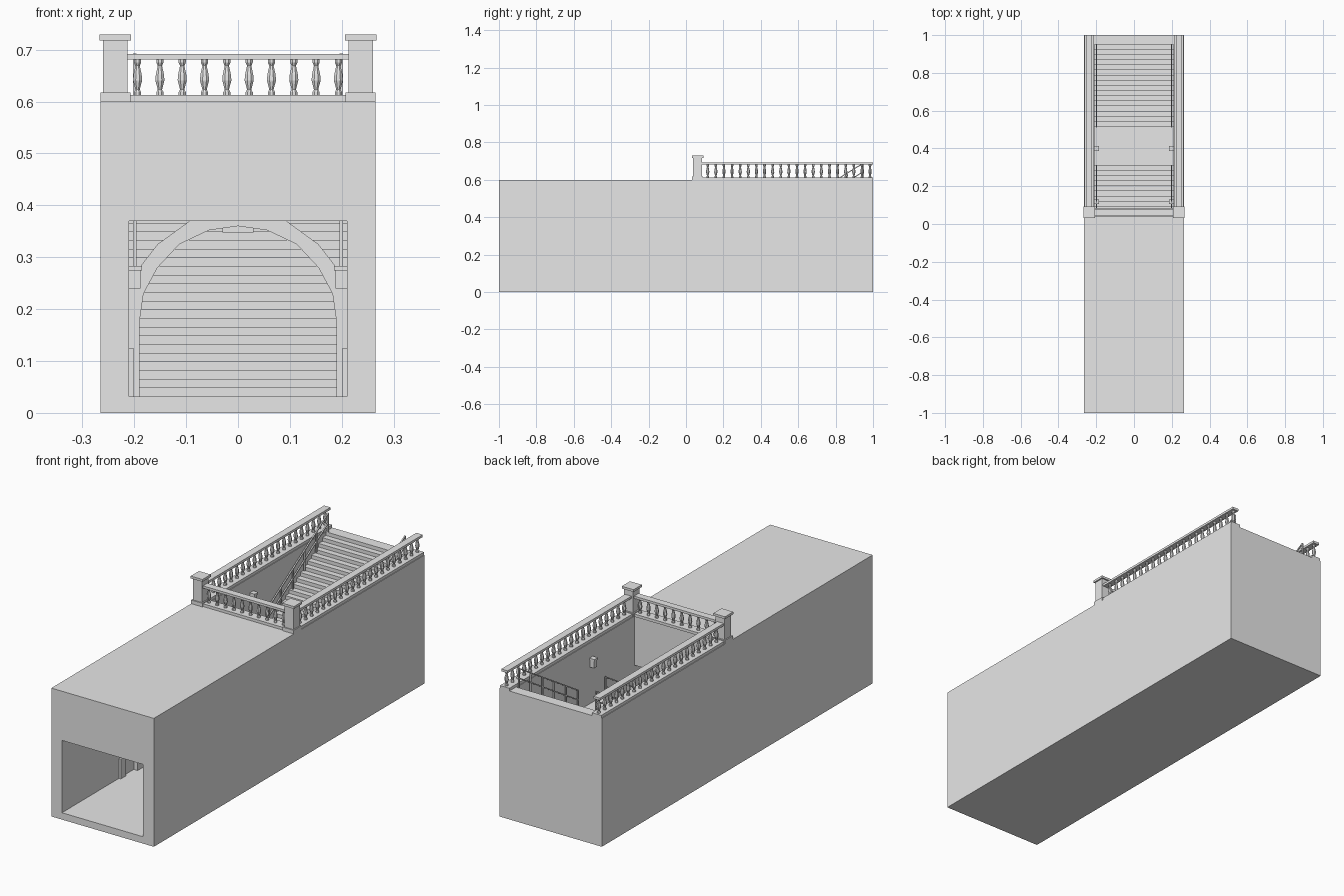
import bpy, bmesh, math
from mathutils import Vector

old = bpy.data.objects.get("Cube")
if old:
    bpy.data.objects.remove(old)

stone = bpy.data.materials.new("grey stone")
stone.use_nodes = True
GREY = (0.8, 0.8, 0.8, 1)
stone.diffuse_color = GREY
stone.node_tree.nodes["Principled BSDF"].inputs["Base Color"].default_value = GREY


def finish(name, bm):
    bmesh.ops.recalc_face_normals(bm, faces=bm.faces)
    mesh = bpy.data.meshes.new(name)
    bm.to_mesh(mesh)
    bm.free()
    mesh.materials.append(stone)
    obj = bpy.data.objects.new(name, mesh)
    bpy.context.collection.objects.link(obj)
    return obj


def add_box(bm, x, y, z):
    verts = bmesh.ops.create_cube(bm, size=1)["verts"]
    for v in verts:
        v.co = [lo + (c + 0.5) * (hi - lo) for c, (lo, hi) in zip(v.co, (x, y, z))]


def add_prism(bm, points, offset):
    face = bm.faces.new([bm.verts.new(p) for p in points])
    new = bmesh.ops.extrude_face_region(bm, geom=[face])["geom"]
    for v in new:
        if isinstance(v, bmesh.types.BMVert):
            v.co += Vector(offset)


def add_bar(bm, a, b, r):
    # slim square bar between two points, sheared along z
    ends = [(p[0] + dx, p[1], p[2] + dz) for p in (a, b)
            for dx, dz in ((-r, -r), (r, -r), (r, r), (-r, r))]
    v = [bm.verts.new(p) for p in ends]
    bm.faces.new(v[:4])
    bm.faces.new(v[4:])
    for i in range(4):
        j = (i + 1) % 4
        bm.faces.new((v[i], v[j], v[j + 4], v[i + 4]))


def mirror_x(bm):
    geom = bm.verts[:] + bm.edges[:] + bm.faces[:]
    copy = bmesh.ops.duplicate(bm, geom=geom)["geom"]
    for v in copy:
        if isinstance(v, bmesh.types.BMVert):
            v.co.x *= -1


# Main dimensions
HALF, INNER, TOP, FLOOR, CEIL = 0.265, 0.21, 0.6, 0.032, 0.37
STEPS = 17
WELL_FRONT, LANDING, UPPER, WELL_BACK = 0.08, 0.31, 0.515, 0.95
tread = (WELL_BACK - UPPER) / (STEPS - 1)
rise = (TOP - FLOOR) / (2 * STEPS)
FOOT = LANDING - tread * (STEPS - 1)

# Block with tunnel and stairwell carved out
bm = bmesh.new()
add_box(bm, (-HALF, HALF), (-1, 1), (0, TOP))
block = finish("passage_block", bm)

side = [(-1.1, FLOOR)]
z = FLOOR
for start in (FOOT, UPPER):
    for i in range(STEPS):
        y = start + i * tread
        side += [(y, z), (y, z + rise)]
        z += rise
side[-1] = (WELL_BACK, TOP + 0.1)
side += [(WELL_FRONT, TOP + 0.1), (WELL_FRONT, CEIL), (-1.1, CEIL)]
bm = bmesh.new()
add_prism(bm, [(-INNER, y, z) for y, z in side], (2 * INNER, 0, 0))
cutter = finish("cavity_cutter", bm)
cutter.hide_render = True
mod = block.modifiers.new("cavity", "BOOLEAN")
mod.operation, mod.solver, mod.object = "DIFFERENCE", "EXACT", cutter
bpy.context.view_layer.update()
carved = bpy.data.meshes.new_from_object(
    block.evaluated_get(bpy.context.evaluated_depsgraph_get()))
block.modifiers.clear()
block.data = carved
bpy.data.objects.remove(cutter)

# Corner piers with base and cap
bm = bmesh.new()
add_box(bm, (0.207, HALF), (0.033, 0.092), (TOP, 0.617))
add_box(bm, (0.213, 0.26), (0.038, 0.086), (0.617, 0.718))
add_box(bm, (0.206, 0.267), (0.032, 0.093), (0.718, 0.729))
mirror_x(bm)
finish("corner_piers", bm)

# Curbs and top rails
CURB, RAIL, RAIL_TOP = 0.613, 0.681, 0.692
bm = bmesh.new()
add_box(bm, (0.213, 0.262), (0.09, 1), (TOP, CURB))
add_box(bm, (0.222, 0.255), (0.086, 1), (RAIL, RAIL_TOP))
mirror_x(bm)
finish("side_curbs_and_rails", bm)
bm = bmesh.new()
add_box(bm, (-0.21, 0.21), (0.038, 0.086), (TOP, CURB))
add_box(bm, (-0.215, 0.215), (0.046, 0.079), (RAIL, RAIL_TOP))
finish("front_curb_and_rail", bm)

# Turned balusters
PROFILE = [(0.0075, CURB), (0.0075, 0.618), (0.0045, 0.623), (0.0095, 0.641),
           (0.0085, 0.652), (0.0045, 0.669), (0.0075, 0.675), (0.0075, RAIL)]


def add_baluster(bm, x, y, sides=8):
    rings = []
    for r, z in PROFILE:
        angles = [math.tau * (i + 0.5) / sides for i in range(sides)]
        rings.append([bm.verts.new((x + r * math.cos(a), y + r * math.sin(a), z))
                      for a in angles])
    for low, high in zip(rings, rings[1:]):
        for i in range(sides):
            j = (i + 1) % sides
            bm.faces.new((low[i], low[j], high[j], high[i]))


bm = bmesh.new()
for i in range(10):
    add_baluster(bm, (i - 4.5) * 0.043, 0.062)
finish("front_balusters", bm)
bm = bmesh.new()
for i in range(21):
    add_baluster(bm, 0.2385, 0.116 + i * 0.0434)
mirror_x(bm)
finish("side_balusters", bm)

# Handrails along both flights
bm = bmesh.new()
RX, HIGH = 0.199, 0.09
for y0, y1, z0 in ((FOOT, LANDING, FLOOR + rise), (UPPER, WELL_BACK, TOP - 16 * rise)):
    climb = rise * (STEPS - 1)
    for lift in (HIGH, HIGH / 2):
        add_bar(bm, (RX, y0, z0 + lift), (RX, y1, z0 + climb + lift), 0.003)
    for i in range(6):
        t = i / 5
        y, z = y0 + t * (y1 - y0), z0 + t * climb
        add_box(bm, (RX - 0.003, RX + 0.003), (y - 0.003, y + 0.003),
                (z - 0.005, z + HIGH))
mirror_x(bm)
finish("handrails", bm)

# Arched rib inside the tunnel
inner = [(0.19, FLOOR), (0.19, 0.175), (0.182, 0.23), (0.155, 0.28),
         (0.113, 0.325), (0.056, 0.352), (0, 0.36)]
outer = [(0, CEIL), (0.093, CEIL), (0.155, 0.325), (0.19, 0.28),
         (INNER, 0.24), (INNER, FLOOR)]
half = inner + outer
bm = bmesh.new()
add_prism(bm, [(x, -0.47, z) for x, z in half], (0, 0.05, 0))
mirror_x(bm)
finish("tunnel_arch", bm)

# Wall lamps, low wall panels and ceiling lamp
bm = bmesh.new()
for y, z in ((-0.76, 0.24), (0.118, 0.24), (0.4, 0.487)):
    add_box(bm, (0.188, INNER), (y - 0.01, y + 0.01), (z, z + 0.034))
    add_box(bm, (0.185, INNER), (y - 0.013, y + 0.013), (z + 0.034, z + 0.043))
mirror_x(bm)
finish("wall_lamps", bm)
bm = bmesh.new()
add_box(bm, (0.2, INNER), (-0.58, -0.54), (FLOOR, 0.124))
mirror_x(bm)
finish("wall_panels", bm)
bm = bmesh.new()
add_box(bm, (-0.03, 0.03), (-0.33, -0.27), (0.348, CEIL))
finish("ceiling_lamp", bm)
